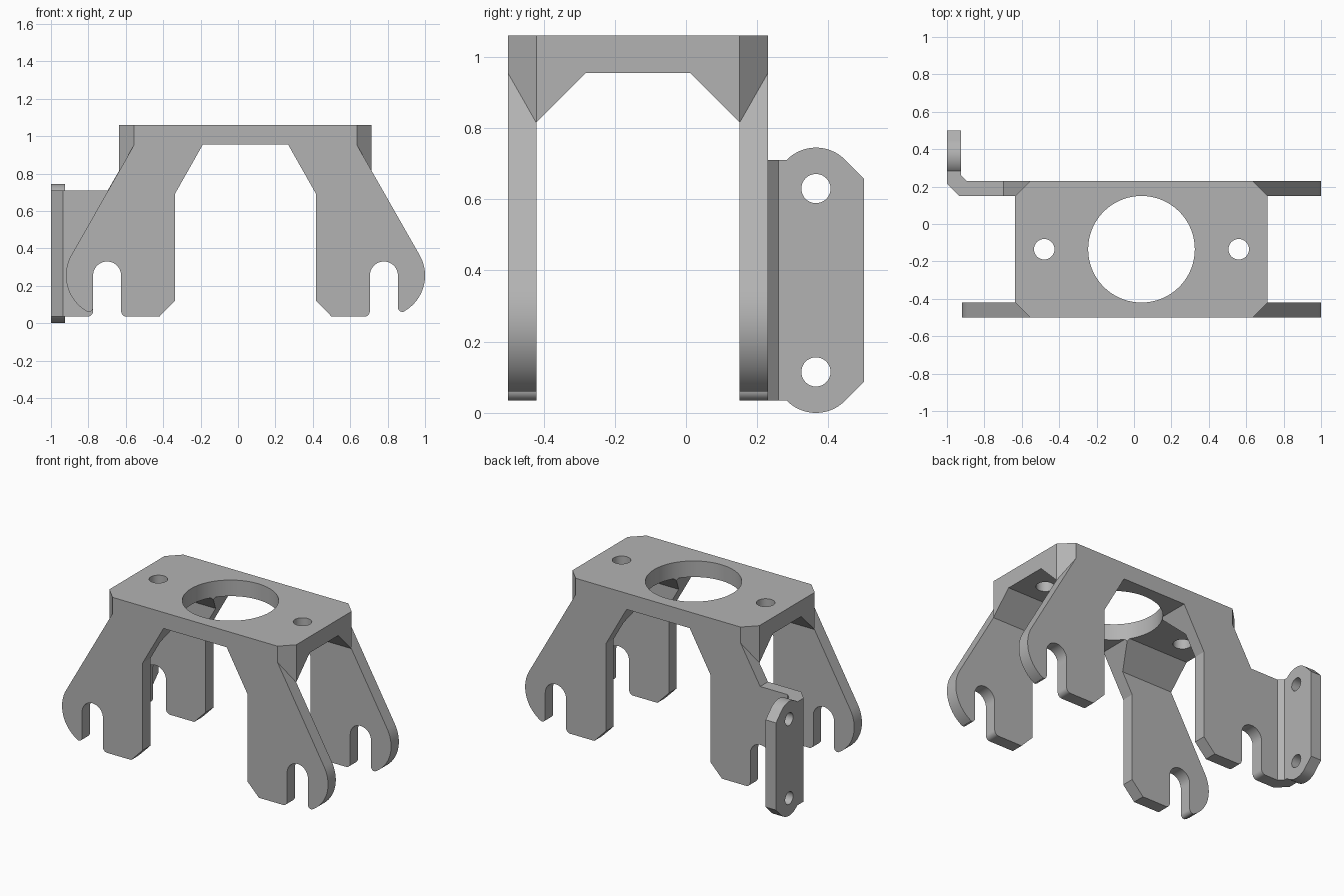
import bpy, bmesh
from math import cos, sin, radians
from mathutils import Vector

cube = bpy.data.objects.get("Cube")
if cube:
    bpy.data.objects.remove(cube, do_unlink=True)

steel = bpy.data.materials.new("plain grey steel")
steel.use_nodes = True
GREY = (0.45, 0.45, 0.45, 1)
steel.diffuse_color = GREY
steel.node_tree.nodes["Principled BSDF"].inputs["Base Color"].default_value = GREY

MID_X, MID_Y = 0.04, -0.135      # centre of the top plate
FRONT, BACK, THICK = -0.5, 0.23, 0.08
TOP, UNDER, FOOT = 1.06, 0.955, 0.035


def arc(cx, cy, r, start, end, steps=24):
    angles = [radians(start + (end - start) * i / steps) for i in range(steps + 1)]
    return [(cx + r * cos(a), cy + r * sin(a)) for a in angles]


def mirrored(half):
    """Close a right-hand half outline with its mirror image."""
    return half + [(-u, v) for u, v in reversed(half)]


def prism(name, outline, axis, lo, hi):
    """Extrude a 2D outline along one axis; the outline uses the other two."""
    place = {"x": lambda a, b, d: (d, a, b),
             "y": lambda a, b, d: (a, d, b),
             "z": lambda a, b, d: (a, b, d)}[axis]
    bm = bmesh.new()
    face = bm.faces.new([bm.verts.new(place(a, b, lo)) for a, b in outline])
    side = bmesh.ops.extrude_face_region(bm, geom=[face])["geom"]
    moved = [g for g in side if isinstance(g, bmesh.types.BMVert)]
    bmesh.ops.translate(bm, verts=moved, vec=Vector(place(0, 0, hi - lo)))
    bmesh.ops.recalc_face_normals(bm, faces=bm.faces)
    mesh = bpy.data.meshes.new(name)
    bm.to_mesh(mesh)
    bm.free()
    mesh.materials.append(steel)
    obj = bpy.data.objects.new(name, mesh)
    bpy.context.collection.objects.link(obj)
    return obj


def combine(target, other, operation):
    """Apply a boolean and discard the second solid."""
    mod = target.modifiers.new("combine", "BOOLEAN")
    mod.operation, mod.solver, mod.object = operation, "EXACT", other
    bpy.context.view_layer.objects.active = target
    bpy.ops.object.modifier_apply(modifier=mod.name)
    bpy.data.objects.remove(other, do_unlink=True)


def shift(points):
    return [(u + MID_X, v) for u, v in points]


# Leg outlines: slotted foot, then a round lobe or a square tab, then the slope
slot_x, slot_z, slot_r = 0.74, 0.255, 0.075
foot = arc(slot_x - slot_r - 0.03, FOOT + 0.03, 0.03, -90, 0, 6)
foot += arc(slot_x, slot_z, slot_r, 180, 0)
lobe = arc(slot_x + slot_r + 0.025, 0.085, 0.025, 180, 250, 6)
lobe += arc(slot_x, slot_z, 0.22, -62, 30, 32)
tab = arc(slot_x + slot_r + 0.03, FOOT + 0.03, 0.03, 180, 270, 6)
tab += [(0.935, FOOT), (0.935, 0.71), (0.7365, 0.71)]
peak = [(0.535, TOP)]
round_half = foot + lobe + peak
tab_half = foot + tab + peak
front_outline = shift(mirrored(round_half))
back_outline = shift(round_half + [(-u, v) for u, v in reversed(tab_half)])

# Top plate with clipped corners, hollowed beneath to leave sloping gussets
hx, clip, low = 0.675, 0.08, 0.8165
half_plan = [(hx - clip, FRONT), (hx, FRONT + clip), (hx, BACK - clip), (hx - clip, BACK)]
bracket = prism("bracket", shift(mirrored(half_plan)), "z", low, TOP)
in_front, in_back, rise = FRONT + THICK, BACK - THICK, UNDER - low
hollow = [(in_front, 0.7), (in_front, low), (in_front + rise, UNDER),
          (in_back - rise, UNDER), (in_back, low), (in_back, 0.7)]
combine(bracket, prism("hollow", hollow, "x", -1.5, 1.5), "DIFFERENCE")

# Front and back leg frames
combine(bracket, prism("front_legs", front_outline, "y", FRONT, in_front), "UNION")
combine(bracket, prism("back_legs", back_outline, "y", in_back, BACK), "UNION")

# Opening between the legs, with clipped inner feet
opening = shift(mirrored([(0.48, 0.015), (0.378, 0.12), (0.378, 0.69), (0.228, UNDER)]))
combine(bracket, prism("opening", opening, "y", -1, 1), "DIFFERENCE")

# Round holes through the top plate
for x, r, steps in ((0, 0.285, 96), (-0.52, 0.055, 40), (0.52, 0.055, 40)):
    ring = arc(MID_X + x, MID_Y, r, 0, 360, steps)[:-1]
    combine(bracket, prism("plate_hole", ring, "z", 0.7, 1.3), "DIFFERENCE")

# Bent corner joining the square tab to the side flange
bend = [(-0.87, in_back), (-0.935, in_back), (-1, 0.215), (-1, 0.275),
        (-0.925, 0.275), (-0.925, 0.26), (-0.895, BACK), (-0.87, BACK)]
combine(bracket, prism("bend", bend, "z", FOOT, 0.71), "UNION")

# Side flange with rounded lugs and two bolt holes
lug_y, lug_r, hole_low, hole_high = 0.365, 0.115, 0.115, 0.63
flange = [(0.262, FOOT)] + arc(lug_y, hole_low, lug_r, 224, 315)
flange += [(0.5, 0.088), (0.5, 0.657)]
flange += arc(lug_y, hole_high, lug_r, 45, 136) + [(0.262, 0.71)]
combine(bracket, prism("flange", flange, "x", -1, -0.925), "UNION")
for z in (hole_low, hole_high):
    ring = arc(lug_y, z, 0.041, 0, 360, 40)[:-1]
    combine(bracket, prism("flange_hole", ring, "x", -1.2, -0.85), "DIFFERENCE")

bpy.ops.object.select_all(action="DESELECT")
bracket.select_set(True)
bpy.context.view_layer.objects.active = bracket
bpy.ops.object.shade_smooth_by_angle(angle=radians(25))
